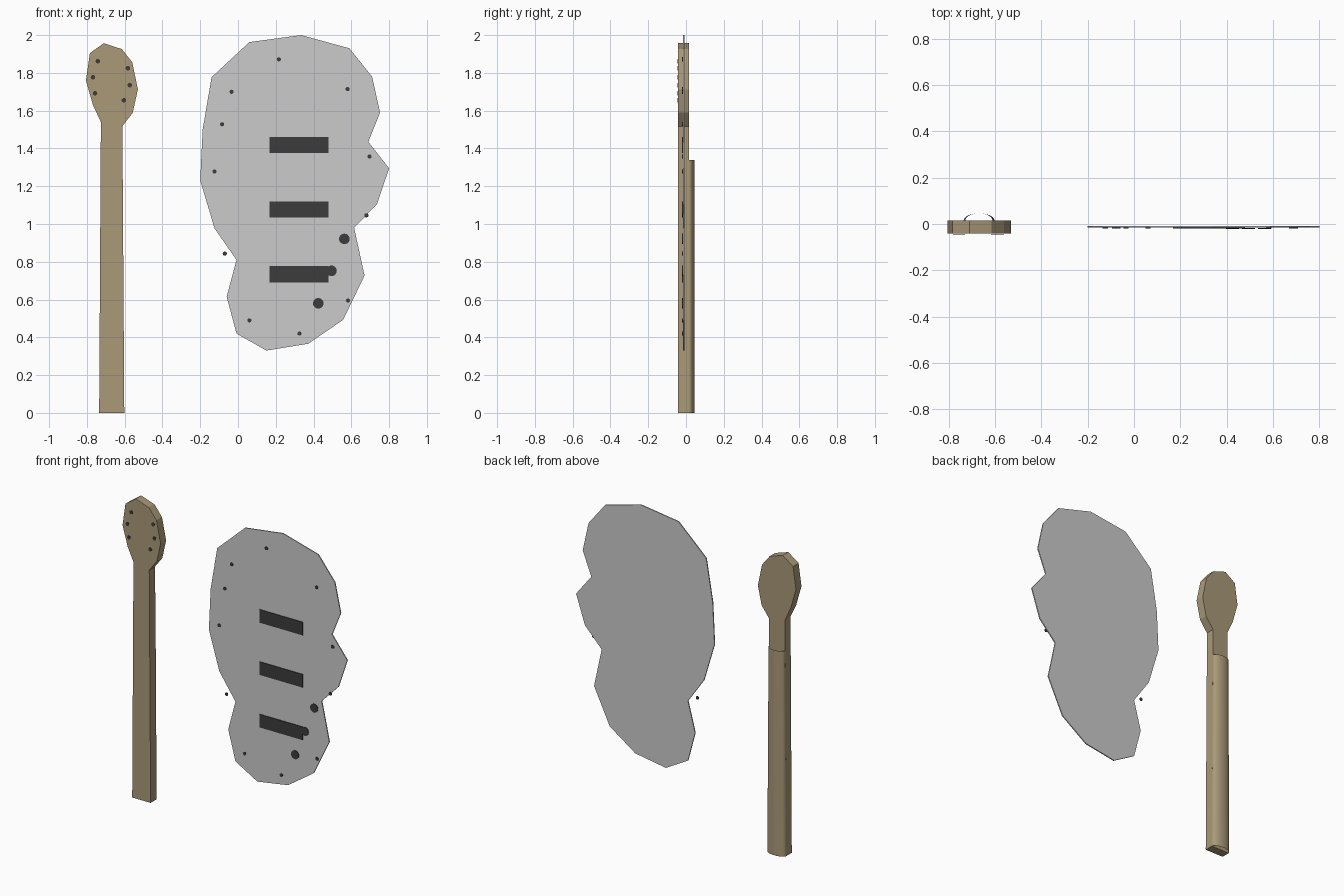
import bpy, bmesh, math

if "Cube" in bpy.data.objects:
    bpy.data.objects.remove(bpy.data.objects["Cube"])


def material(name, rgb):
    m = bpy.data.materials.new(name)
    m.diffuse_color = (*rgb, 1)
    m.use_nodes = True
    m.node_tree.nodes["Principled BSDF"].inputs["Base Color"].default_value = m.diffuse_color
    return m


tan = material("tan_wood", (0.40, 0.32, 0.19))
dark = material("dark_fittings", (0.045, 0.045, 0.045))


def finish(name, bm, mat=None):
    me = bpy.data.meshes.new(name)
    bm.to_mesh(me)
    bm.free()
    ob = bpy.data.objects.new(name, me)
    bpy.context.collection.objects.link(ob)
    if mat:
        me.materials.append(mat)
    return ob


def slab(name, outline, y_front, y_back, mat=None):
    """Extrude an (x, z) outline along y."""
    bm = bmesh.new()
    face = bm.faces.new([bm.verts.new((x, y_front, z)) for x, z in outline])
    ext = bmesh.ops.extrude_face_region(bm, geom=[face])["geom"]
    for v in ext:
        if isinstance(v, bmesh.types.BMVert):
            v.co.y = y_back
    bmesh.ops.recalc_face_normals(bm, faces=bm.faces)
    return finish(name, bm, mat)


def disc(name, x, z, r, y_front, y_back, n=24):
    ring = [(x + r * math.cos(2 * math.pi * i / n),
             z + r * math.sin(2 * math.pi * i / n)) for i in range(n)]
    return slab(name, ring, y_front, y_back, dark)


# Body plate
slab("body_plate", [
    (.335, 2.0), (.59, 1.93), (.71, 1.78), (.752, 1.59), (.69, 1.435),
    (.80, 1.295), (.736, 1.105), (.615, .98), (.67, .727), (.557, .493),
    (.372, .366), (.15, .33), (-.008, .42), (-.06, .615), (-.008, .81),
    (-.124, .976), (-.20, 1.23), (-.187, 1.50), (-.14, 1.777), (.06, 1.963)],
    -.015, -.008)

# Pickups
for i, z in enumerate((.734, 1.077, 1.418)):
    slab(f"pickup_{i + 1}", [(.168, z - .043), (.48, z - .043),
                             (.48, z + .043), (.168, z + .043)], -.020, -.016, dark)

# Control knobs
for i, (x, z) in enumerate([(.563, .921), (.495, .752), (.425, .58)]):
    disc(f"knob_{i + 1}", x, z, .028, -.0205, -.0165)

# Rim screws
for i, (x, z) in enumerate([
        (.216, 1.872), (-.034, 1.70), (-.084, 1.528), (-.124, 1.278), (-.07, .843),
        (.06, .49), (.325, .42), (.583, .595), (.68, 1.046), (.696, 1.357), (.58, 1.714)]):
    disc(f"screw_{i + 1}", x, z, .011, -.020, -.016, 16)

# Neck front slab with headstock
slab("neck_and_headstock", [
    (-.735, 0), (-.602, 0), (-.612, 1.517), (-.557, 1.59), (-.53, 1.713),
    (-.56, 1.857), (-.615, 1.926), (-.71, 1.957), (-.784, 1.905),
    (-.805, 1.76), (-.768, 1.63), (-.726, 1.54)], -.042, .015, tan)

# Rounded neck back: open half-ellipse shell, tapering upward
bm = bmesh.new()
rows = []
for z, xc, rx in ((0, -.6685, .0665), (1.34, -.669, .058)):
    rows.append([bm.verts.new((xc + rx * math.cos(math.pi * i / 20),
                               .015 + .031 * math.sin(math.pi * i / 20), z))
                 for i in range(21)])
for i in range(20):
    bm.faces.new((rows[0][i], rows[0][i + 1], rows[1][i + 1], rows[1][i])).smooth = True
finish("neck_back", bm, tan)

# Tuning pegs
for i, (x, z) in enumerate([(-.742, 1.862), (-.768, 1.777), (-.757, 1.692),
                            (-.583, 1.825), (-.573, 1.735), (-.604, 1.655)]):
    disc(f"tuning_peg_{i + 1}", x, z, .012, -.046, -.043, 16)
